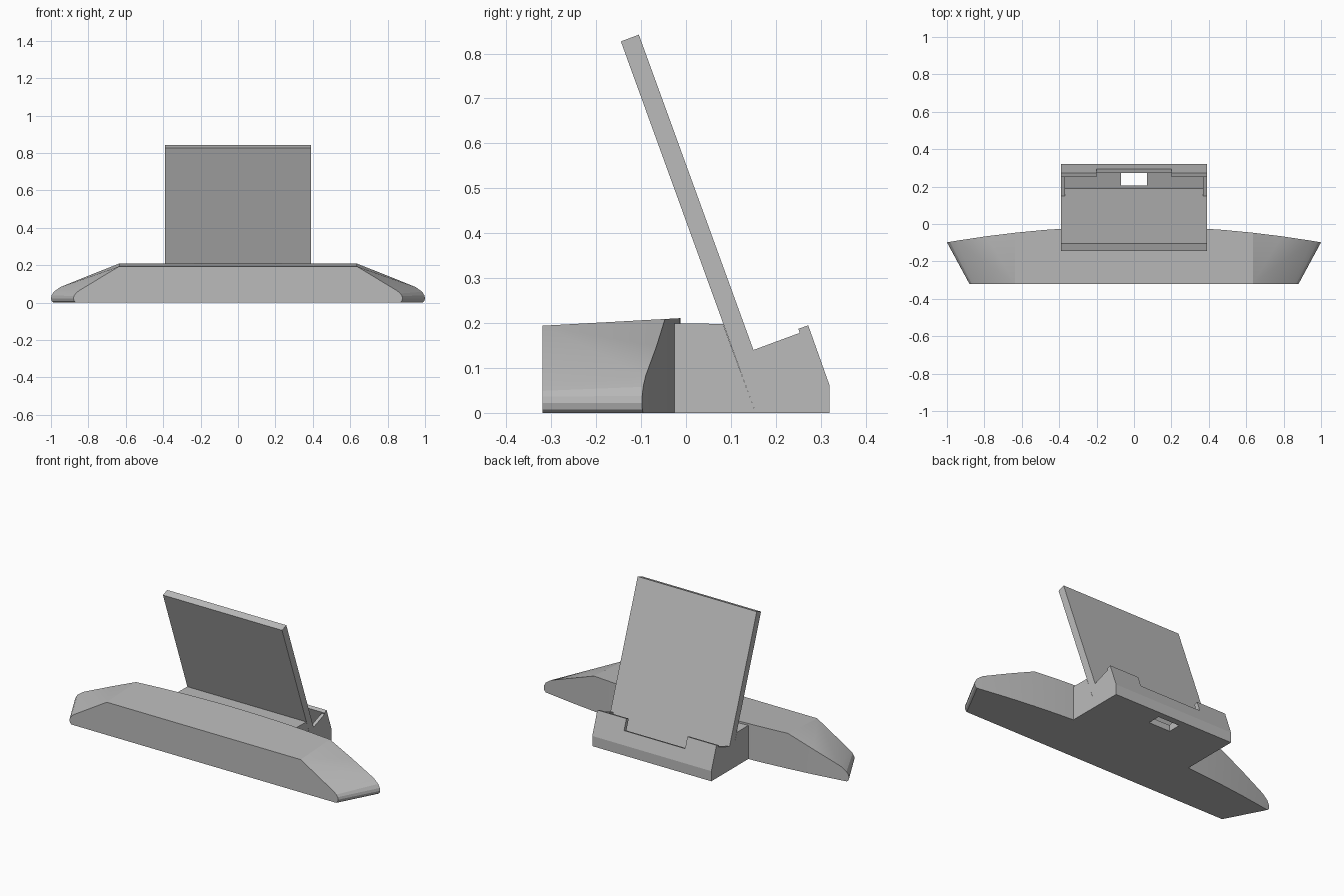
import bpy, bmesh, math

cube = bpy.data.objects.get("Cube")
if cube:
    bpy.data.objects.remove(cube, do_unlink=True)

grey = bpy.data.materials.new("plain_grey")
grey.use_nodes = True
grey.diffuse_color = (0.5, 0.5, 0.5, 1)
grey.node_tree.nodes["Principled BSDF"].inputs["Base Color"].default_value = (0.5, 0.5, 0.5, 1)


def finish(name, bm):
    bmesh.ops.remove_doubles(bm, verts=bm.verts, dist=1e-4)
    bmesh.ops.recalc_face_normals(bm, faces=bm.faces)
    mesh = bpy.data.meshes.new(name)
    bm.to_mesh(mesh)
    bm.free()
    mesh.materials.append(grey)
    obj = bpy.data.objects.new(name, mesh)
    bpy.context.collection.objects.link(obj)
    return obj


def extrude_x(name, profile, half):
    """Solid from a (y, z) side profile, spanning -half to +half in x."""
    bm = bmesh.new()
    face = bm.faces.new([bm.verts.new((-half, y, z)) for y, z in profile])
    new = bmesh.ops.extrude_face_region(bm, geom=[face])["geom"]
    moved = [v for v in new if isinstance(v, bmesh.types.BMVert)]
    bmesh.ops.translate(bm, verts=moved, vec=(2 * half, 0, 0))
    return finish(name, bm)


def cut(target, cutter):
    cutter.hide_render = True
    mod = target.modifiers.new("cut", "BOOLEAN")
    mod.operation, mod.solver, mod.object = "DIFFERENCE", "EXACT", cutter
    bpy.context.view_layer.objects.active = target
    bpy.ops.object.modifier_apply(modifier=mod.name)
    bpy.data.objects.remove(cutter, do_unlink=True)


# Wide front body: front outline lofted to a bowed back outline
FRONT_Y, TOP_Z = -0.32, 0.194


def back_y(x):
    return -0.012 - 0.086 * x * x


def top_z(x):
    return TOP_Z + 0.055 * (back_y(x) - FRONT_Y)


# front x, front z, back x, back z from the floor up to the shoulder
half = [(0.867, 0, 0.985, 0), (0.876, 0.008, 0.996, 0.008),
        (0.88, 0.022, 1, 0.022), (0.877, 0.036, 0.997, 0.038),
        (0.868, 0.049, 0.985, 0.058), (0.85, 0.064, 0.95, 0.083),
        (0.635, TOP_Z, 0.95, 0.083), (0.635, TOP_Z, 0.79, 0.148)]
half += [(x, TOP_Z, x, top_z(x)) for x in (0.635, 0.48, 0.32, 0.16)]
outline = half + [(0, TOP_Z, 0, top_z(0))]
outline += [(-a, b, -c, d) for a, b, c, d in reversed(half)]

bm = bmesh.new()


def add_face(points):
    unique = list(dict.fromkeys(points))
    if len(unique) > 2:
        bm.faces.new([bm.verts.new(p) for p in unique])


front = [(a, FRONT_Y, b) for a, b, c, d in outline]
back = [(c, back_y(c), d) for a, b, c, d in outline]
floor_x = half[0][2]
foot = []
for x, y, z in back:
    fx = max(-floor_x, min(floor_x, x))
    foot.append((fx, back_y(fx), 0))
for i in range(len(outline) - 1):
    add_face([front[i], front[i + 1], back[i + 1], back[i]])
    add_face([back[i], back[i + 1], foot[i + 1], foot[i]])
add_face(front)
add_face([front[0]] + foot + [front[-1]])
body = finish("front_body", bm)
bpy.ops.object.select_all(action="DESELECT")
body.select_set(True)
bpy.context.view_layer.objects.active = body
bpy.ops.object.shade_smooth_by_angle(angle=math.radians(18))

# Block linking the body to the leaning panel
WIDTH = 0.39
extrude_x("link_block", [(-0.06, 0), (-0.06, 0.2), (0.0825, 0.198), (0.155, 0)], WIDTH)

# Leaning back panel
extrude_x("back_panel", [(0.155, 0), (-0.145, 0.827), (-0.105, 0.842), (0.201, 0)], WIDTH)

# Rear tray with slot, lowered middle lip and cable hole
tray = extrude_x("rear_tray", [(0.201, 0), (0.15, 0.14), (0.253, 0.178), (0.25, 0.187),
                               (0.272, 0.195), (0.32, 0.06), (0.32, 0)], WIDTH)
cut(tray, extrude_x("slot_cutter", [(0.16, 0.019), (0.293, 0.068), (0.25, 0.187),
                                    (0.209, 0.3), (0.05, 0.3)], 0.37))
cut(tray, extrude_x("notch_cutter", [(0.22, 0.106), (0.4, 0.171), (0.4, 0.4), (0.22, 0.4)], 0.2))
cut(tray, extrude_x("hole_cutter", [(0.205, -0.1), (0.205, 0.1), (0.282, 0.1), (0.282, -0.1)], 0.07))
